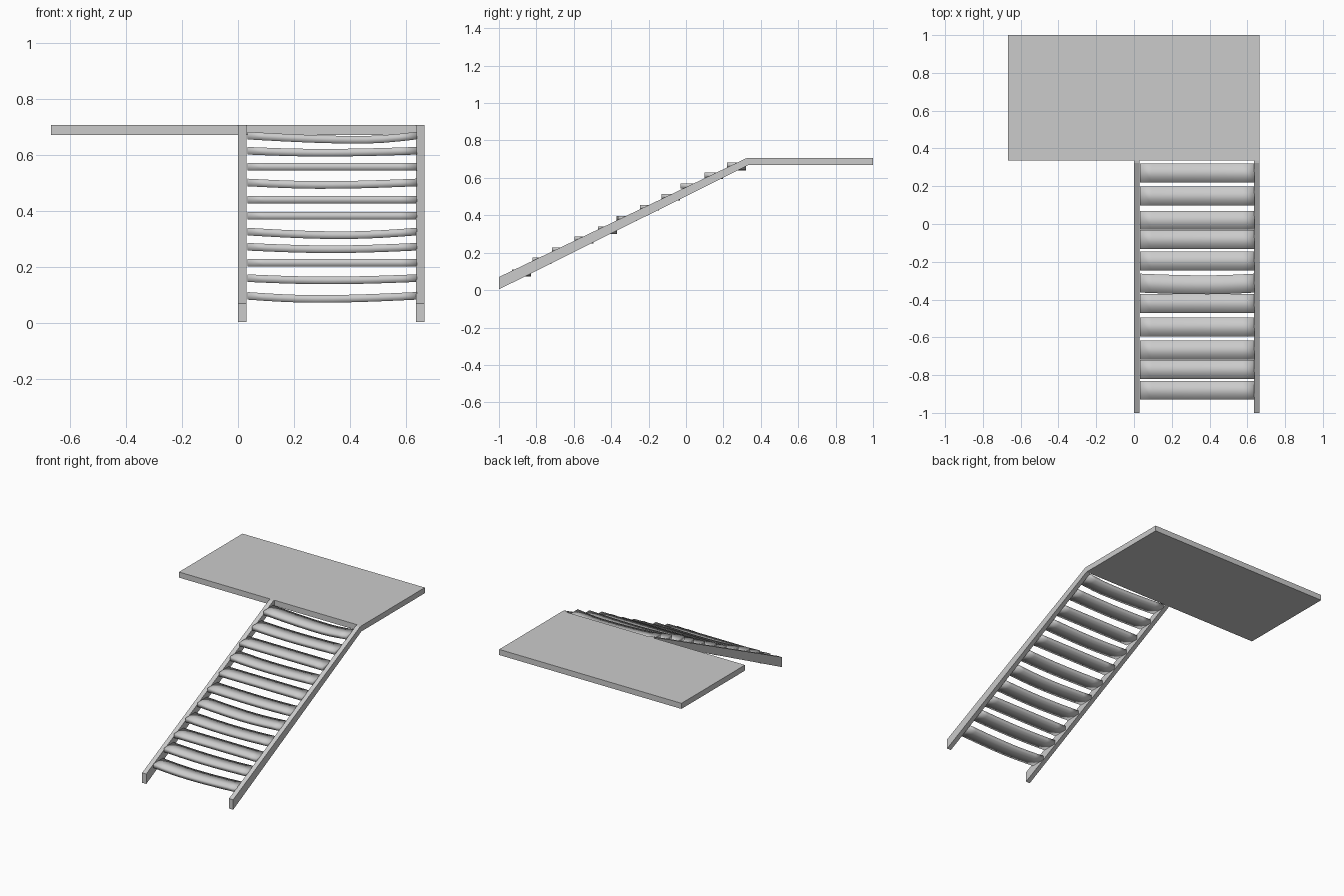
import bpy, math

if "Cube" in bpy.data.objects:
    bpy.data.objects.remove(bpy.data.objects["Cube"])


def make_mesh(name, verts, faces, smooth=False):
    me = bpy.data.meshes.new(name)
    me.from_pydata(verts, [], faces)
    me.validate()
    me.polygons.foreach_set("use_smooth", [smooth] * len(me.polygons))
    ob = bpy.data.objects.new(name, me)
    bpy.context.collection.objects.link(ob)
    return ob


def loft(name, rings, smooth=False):
    """Skin a row of equal cross-sections running along +x and cap both ends."""
    n = len(rings[0])
    verts = [v for r in rings for v in r]
    faces = [tuple(range(n))[::-1]]
    for i in range(len(rings) - 1):
        for j in range(n):
            k = (j + 1) % n
            faces.append((i * n + j, i * n + k, (i + 1) * n + k, (i + 1) * n + j))
    last = (len(rings) - 1) * n
    faces.append(tuple(range(last, last + n)))
    return make_mesh(name, verts, faces, smooth)


def extrude_x(name, profile, x0, x1):
    return loft(name, [[(x, y, z) for y, z in profile] for x in (x0, x1)])


# Landing slab
extrude_x("landing", [(0.337, 0.67), (1.0, 0.67), (1.0, 0.707), (0.337, 0.707)], -0.667, 0.665)

# Tapered side stringers
side = [(-1.0, 0.004), (0.337, 0.67), (0.337, 0.707), (0.322, 0.705), (-1.0, 0.07)]
extrude_x("left_stringer", side, 0.0, 0.03)
extrude_x("right_stringer", side, 0.635, 0.665)

# Worn treads: front y, end-top z, sag depth, sag position along x
treads = [
    (-0.93, 0.111, 0.011, 0.28), (-0.82, 0.174, 0.008, 0.32),
    (-0.717, 0.229, 0.0, 0.3), (-0.595, 0.286, 0.009, 0.33),
    (-0.47, 0.34, 0.013, 0.37), (-0.363, 0.396, 0.0, 0.38),
    (-0.245, 0.454, 0.0, 0.3), (-0.132, 0.515, 0.009, 0.3),
    (-0.03, 0.571, 0.0, 0.3), (0.098, 0.628, 0.007, 0.3),
    (0.22, 0.682, 0.015, 0.44)]
X0, X1, DEPTH, THICK, SEG = 0.033, 0.637, 0.1, 0.027, 10
for i, (y, z, sag, peak) in enumerate(treads):
    rings = []
    for s in range(SEG + 1):
        x = X0 + (X1 - X0) * s / SEG
        t = (x - X0) / (peak - X0) if x < peak else (X1 - x) / (X1 - peak)
        bump = math.sin(t * math.pi / 2)
        zt = z - sag * bump
        # the sixth tread is bowed slightly forwards instead of down
        ys = y - (0.009 * bump if i == 5 else 0)
        rings.append([(x, ys, zt - THICK), (x, ys + DEPTH, zt - THICK),
                      (x, ys + DEPTH, zt), (x, ys, zt)])
    loft(f"tread_{i + 1}", rings, smooth=True)
